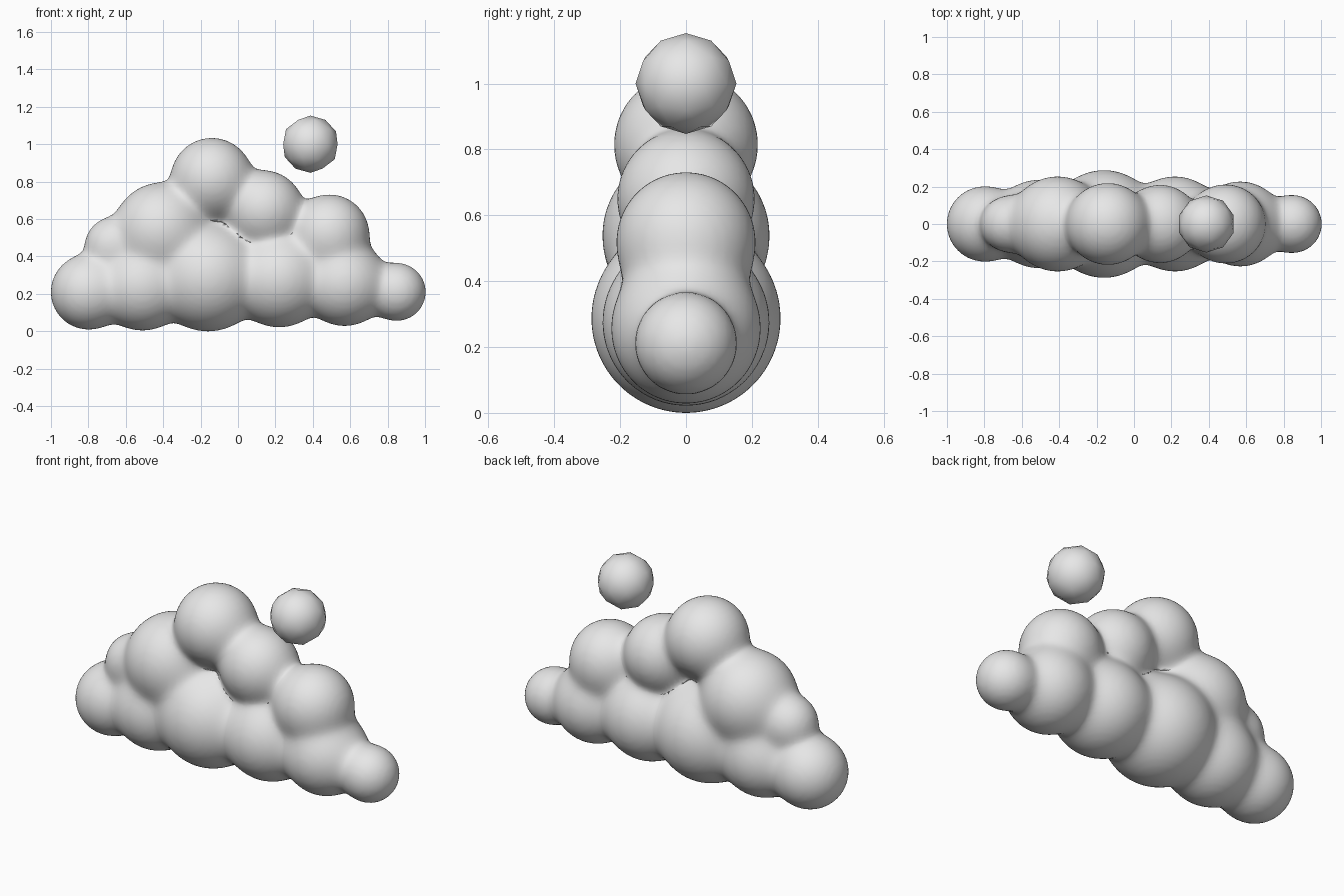
import bpy
import bmesh
import math
from mathutils import Matrix, Vector

if "Cube" in bpy.data.objects:
    bpy.data.objects.remove(bpy.data.objects["Cube"], do_unlink=True)

# One plain grey for everything
grey = bpy.data.materials.new("light grey")
grey.use_nodes = True
colour = (0.8, 0.8, 0.8, 1)
grey.diffuse_color = colour
grey.node_tree.nodes["Principled BSDF"].inputs["Base Color"].default_value = colour

# Puffs of the cloud: x, z, radius
PUFFS = [
    (-0.80, 0.21, 0.20), (-0.51, 0.24, 0.235), (-0.16, 0.287, 0.287),
    (0.22, 0.275, 0.253), (0.57, 0.255, 0.226), (0.85, 0.21, 0.153),
    (-0.67, 0.46, 0.145), (-0.41, 0.54, 0.253), (-0.14, 0.815, 0.218),
    (0.14, 0.65, 0.208), (0.49, 0.52, 0.21),
]
BLEND = 0.03


def ball_object(name, balls, subdivisions):
    """One mesh holding an icosphere for each ball."""
    bm = bmesh.new()
    for x, z, r in balls:
        bmesh.ops.create_icosphere(bm, subdivisions=subdivisions, radius=r,
                                   matrix=Matrix.Translation((x, 0, z)))
    mesh = bpy.data.meshes.new(name)
    bm.to_mesh(mesh)
    bm.free()
    mesh.materials.append(grey)
    obj = bpy.data.objects.new(name, mesh)
    bpy.context.collection.objects.link(obj)
    return obj


def smooth_shade(obj):
    obj.data.polygons.foreach_set("use_smooth", [True] * len(obj.data.polygons))


def blended(point):
    """Distance to the softly merged puffs, and its gradient."""
    total, gradient = 0.0, Vector()
    for x, z, r in PUFFS:
        away = point - Vector((x, 0, z))
        length = max(away.length, 1e-6)
        weight = math.exp(-(length - r) / BLEND)
        total += weight
        gradient += away * (weight / length)
    return -BLEND * math.log(total), gradient / total


# Cloud: merge the puffs into one skin
cloud = ball_object("cloud", PUFFS, 4)
remesh = cloud.modifiers.new("merge", 'REMESH')
remesh.mode = 'VOXEL'
remesh.voxel_size = 0.02
bpy.context.view_layer.objects.active = cloud
cloud.select_set(True)
bpy.ops.object.modifier_apply(modifier=remesh.name)

# Pull the skin onto the soft blend, filling the creases
for vertex in cloud.data.vertices:
    point = vertex.co.copy()
    for _ in range(5):
        distance, gradient = blended(point)
        point -= gradient * (distance / max(gradient.length_squared, 0.2))
    vertex.co = point
cloud.data.materials.clear()
cloud.data.materials.append(grey)
smooth_shade(cloud)

# Small coarse ball floating above the cloud
floating_ball = ball_object("floating_ball", [(0.387, 1.0, 0.153)], 2)
smooth_shade(floating_ball)
